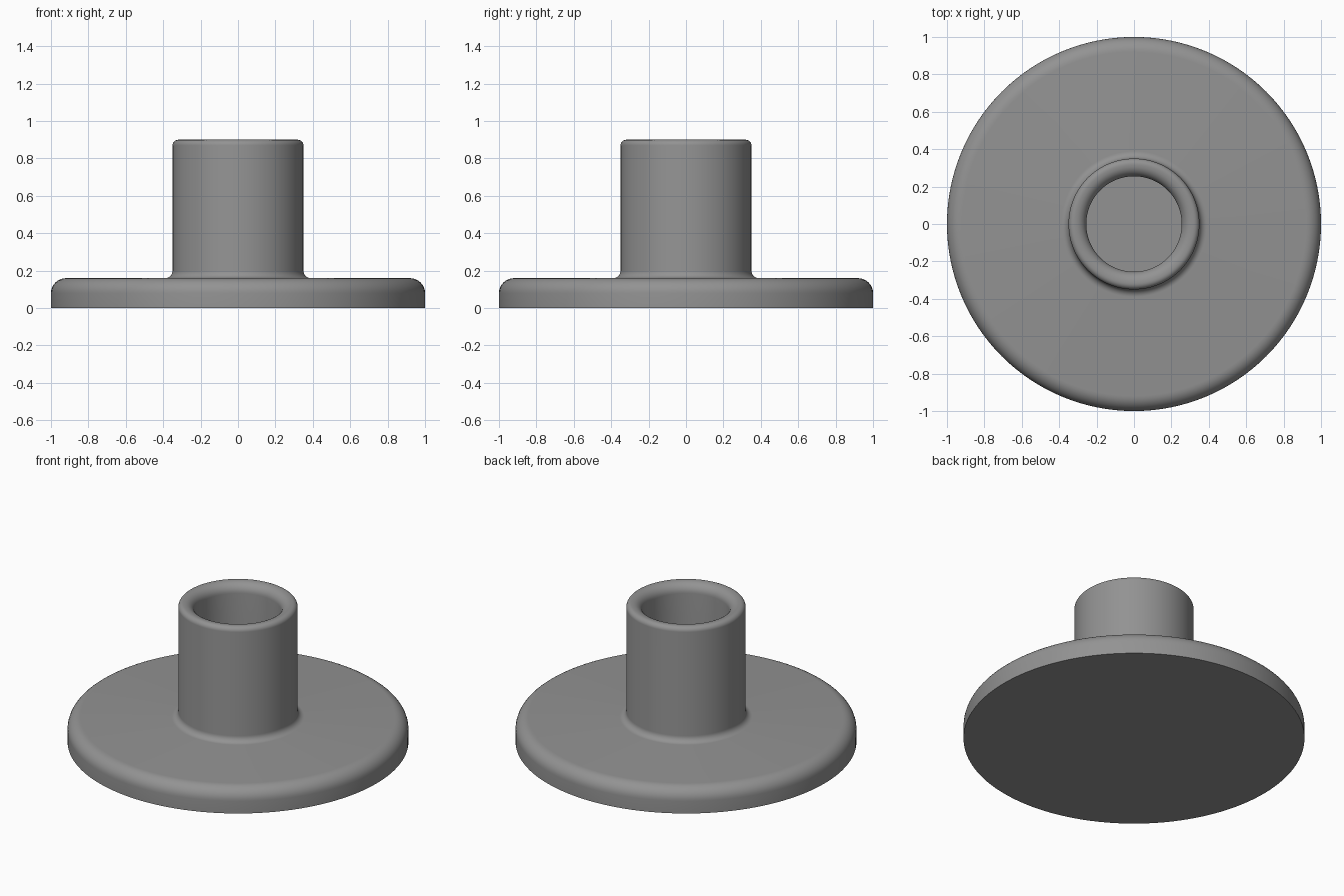
import bpy, bmesh, math

if "Cube" in bpy.data.objects:
    bpy.data.objects.remove(bpy.data.objects["Cube"])

SEGMENTS = 128


def arc(cx, cz, r, a0, a1, n=8):
    """Points along a fillet arc, angles in degrees."""
    return [(cx + r * math.cos(math.radians(a0 + (a1 - a0) * i / n)),
             cz + r * math.sin(math.radians(a0 + (a1 - a0) * i / n)))
            for i in range(n + 1)]


def lathe(name, profile, material):
    """Revolve an (r, z) profile about z; both ends lie on the axis."""
    bm = bmesh.new()
    verts = [bm.verts.new((r, 0, z)) for r, z in profile]
    edges = [bm.edges.new(pair) for pair in zip(verts, verts[1:])]
    bmesh.ops.spin(bm, geom=verts + edges, cent=(0, 0, 0), axis=(0, 0, 1),
                   angle=math.tau, steps=SEGMENTS, use_merge=False)
    bmesh.ops.remove_doubles(bm, verts=bm.verts, dist=1e-5)
    bmesh.ops.recalc_face_normals(bm, faces=bm.faces)
    mesh = bpy.data.meshes.new(name)
    bm.to_mesh(mesh)
    bm.free()
    mesh.materials.append(material)
    obj = bpy.data.objects.new(name, mesh)
    bpy.context.collection.objects.link(obj)
    bpy.ops.object.select_all(action='DESELECT')
    obj.select_set(True)
    bpy.context.view_layer.objects.active = obj
    bpy.ops.object.shade_smooth_by_angle(angle=math.radians(30))
    return obj


grey = bpy.data.materials.new("grey")
grey.diffuse_color = (0.29, 0.29, 0.29, 1)
grey.use_nodes = True
grey.node_tree.nodes["Principled BSDF"].inputs["Base Color"].default_value = grey.diffuse_color

profile = [(0, 0), (1, 0)]
profile += arc(0.92, 0.08, 0.08, 0, 90)          # rounded flange edge
profile += arc(0.39, 0.20, 0.04, 270, 180)       # fillet at tube foot
profile += arc(0.32, 0.87, 0.03, 0, 90)          # outer rim rounding
profile += arc(0.315, 0.84, 0.06, 90, 180)       # inner rim rounding
profile += [(0.255, 0.16), (0, 0.16)]            # blind bore

lathe("flanged_tube", profile, grey)
